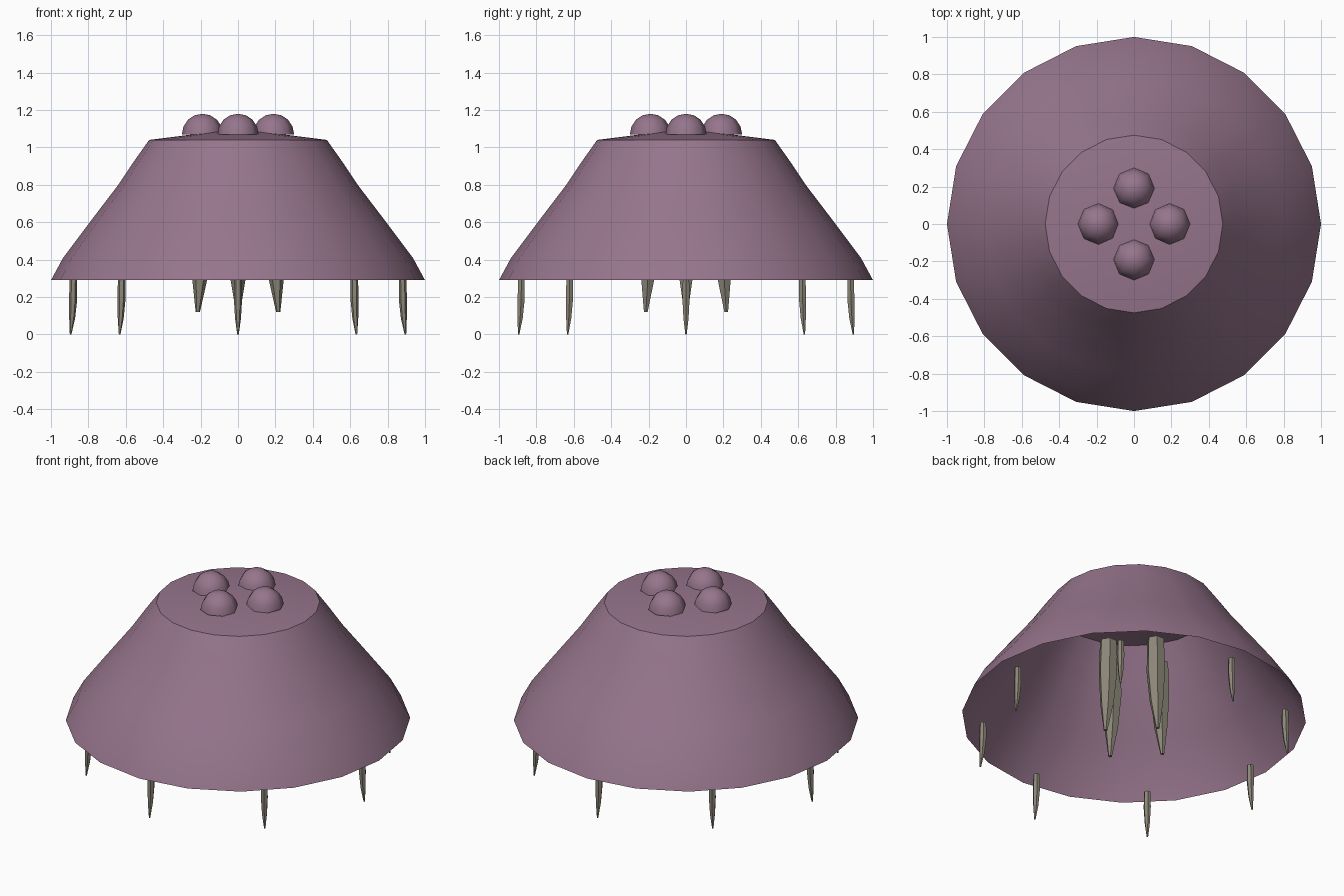
import bpy, math
from math import sin, cos, pi

if "Cube" in bpy.data.objects:
    bpy.data.objects.remove(bpy.data.objects["Cube"])


def material(name, rgb):
    m = bpy.data.materials.new(name)
    m.diffuse_color = (*rgb, 1)
    m.use_nodes = True
    m.node_tree.nodes["Principled BSDF"].inputs["Base Color"].default_value = m.diffuse_color
    return m


mauve = material("dusty_mauve", (0.305, 0.178, 0.263))
bone = material("grey_bone", (0.262, 0.242, 0.188))


def loft(name, rings, sides, mat, close_start=False, close_end=False, smooth=None):
    """Skin rings of (cx, cy, z, radius); a zero radius makes a single point."""
    verts, loops, faces = [], [], []
    for cx, cy, z, r in rings:
        n = sides if r > 0 else 1
        loops.append([len(verts) + i for i in range(n)])
        verts += [(cx + r * cos(2 * pi * i / sides), cy + r * sin(2 * pi * i / sides), z)
                  for i in range(n)]
    for a, b in zip(loops, loops[1:]):
        for i in range(sides):
            j = (i + 1) % sides
            if len(b) == 1:
                faces.append((a[i], a[j], b[0]))
            else:
                faces.append((a[i], a[j], b[j], b[i]))
    if close_start:
        faces.append(tuple(reversed(loops[0])))
    if close_end:
        faces.append(tuple(loops[-1]))
    me = bpy.data.meshes.new(name)
    me.from_pydata(verts, [], faces)
    me.materials.append(mat)
    ob = bpy.data.objects.new(name, me)
    bpy.context.collection.objects.link(ob)
    if smooth:
        bpy.ops.object.select_all(action='DESELECT')
        ob.select_set(True)
        bpy.context.view_layer.objects.active = ob
        bpy.ops.object.shade_smooth_by_angle(angle=math.radians(smooth))
    return ob


# Open bell-shaped shell with a shallow cone on top
profile = [(1, .29), (.935, .41), (.8, .59), (.64, .8), (.56, .92), (.475, 1.04)]
loft("shell", [(0, 0, z, r) for r, z in profile], 20, mauve, smooth=40)
loft("top_cap", [(0, 0, 1.04, .475), (0, 0, 1.10, 0)], 20, mauve, smooth=40)

# Four domes on the cap
for k in range(4):
    x, y = .19 * cos(k * pi / 2), .19 * sin(k * pi / 2)
    rings = [(x, y, 1.07 + .11 * sin(a), .11 * cos(a)) for a in (0, pi / 8, pi / 4, 3 * pi / 8)]
    loft(f"dome_{k + 1}", rings + [(x, y, 1.18, 0)], 8, mauve, smooth=60)

# Tapered tooth: (height fraction, radius fraction, outward lean fraction)
TOOTH = [(0, .2, 1), (.3, .72, .45), (.65, 1, .1), (1, .9, 0)]


def tooth(name, angle, dist, bottom, top, radius, lean):
    rings = []
    for t, r, bend in TOOTH:
        d = dist + lean * bend
        rings.append((d * cos(angle), d * sin(angle), bottom + t * (top - bottom), radius * r))
    loft(name, rings, 6, bone, True, True)


# Four large inner fangs and eight small teeth around the rim
for k in range(4):
    tooth(f"inner_fang_{k + 1}", k * pi / 2, .195, .12, .72, .057, .02)
for k in range(8):
    tooth(f"rim_tooth_{k + 1}", k * pi / 4, .88, 0, .29, .022, .015)
